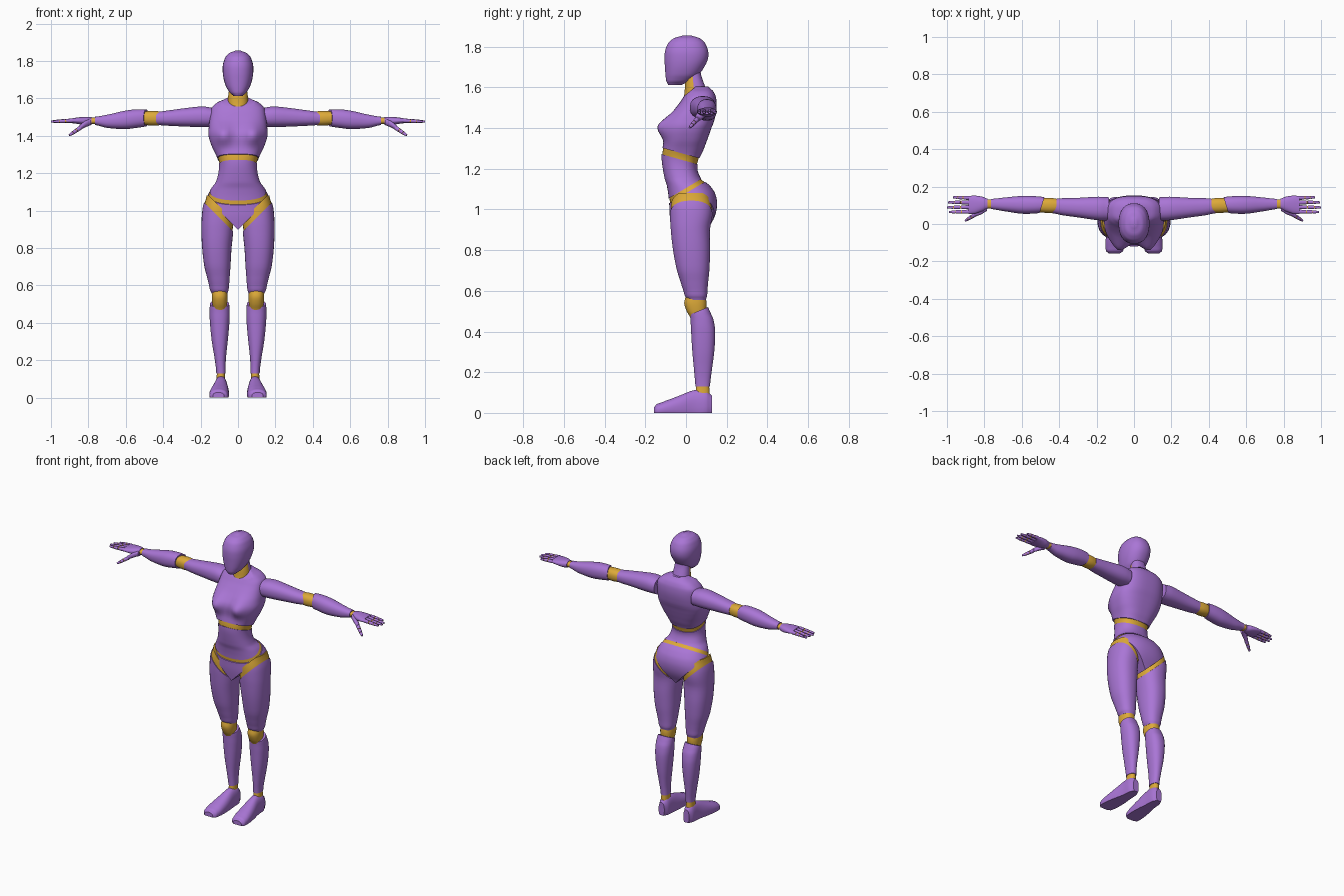
import bpy, bmesh, math
from mathutils import Vector

if "Cube" in bpy.data.objects:
    bpy.data.objects.remove(bpy.data.objects["Cube"])


def material(name, rgb):
    m = bpy.data.materials.new(name)
    m.diffuse_color = (*rgb, 1)
    m.use_nodes = True
    m.node_tree.nodes["Principled BSDF"].inputs["Base Color"].default_value = m.diffuse_color
    return m


PURPLE = material("purple_shell", (0.40, 0.18, 0.67))
GOLD = material("gold_joint", (0.72, 0.40, 0.04))


def finish(name, bm, mats, mirror):
    bmesh.ops.recalc_face_normals(bm, faces=bm.faces)
    me = bpy.data.meshes.new(name)
    bm.to_mesh(me)
    bm.free()
    ob = bpy.data.objects.new(name, me)
    bpy.context.collection.objects.link(ob)
    for m in mats:
        me.materials.append(m)
    bpy.ops.object.select_all(action='DESELECT')
    ob.select_set(True)
    bpy.context.view_layer.objects.active = ob
    bpy.ops.object.shade_smooth_by_angle(angle=math.radians(42))
    if mirror:
        ob.modifiers.new("mirror", 'MIRROR').use_mirror_merge = False
    return ob


def smooth_rings(rings, steps):
    """Catmull-Rom interpolation between the given cross-sections."""
    out = []
    for i in range(len(rings) - 1):
        a, b, c, d = (rings[max(0, min(len(rings) - 1, i + k))] for k in (-1, 0, 1, 2))
        for s in range(steps):
            t = s / steps
            r = [0.5 * (2 * q + (r_ - p) * t + (2 * p - 5 * q + 4 * r_ - w) * t * t
                        + (3 * q - p - 3 * r_ + w) * t ** 3) for p, q, r_, w in zip(a, b, c, d)]
            r[0] = b[0] + (c[0] - b[0]) * t
            out.append(r)
    return out + [list(rings[-1])]


def loft(name, rings, axis='z', mat=PURPLE, cuts=(), inset=0.0, power=2.3,
         shape=None, mirror=False, n=32, steps=4, gold_rule=None):
    """Skin rings (t, u0, u1, v0, v1); each cut (point, normal) removes the normal's side."""
    k, i, j = {'z': (2, 0, 1), 'x': (0, 1, 2), 'y': (1, 0, 2)}[axis]
    bm = bmesh.new()
    loops = []
    for t, u0, u1, v0, v1 in smooth_rings(rings, steps):
        loop = []
        for s in range(n):
            a = math.tau * (s + 0.5) / n
            c, d = math.cos(a), math.sin(a)
            co = Vector((0, 0, 0))
            co[k] = t
            co[i] = (u0 + u1) / 2 + ((u1 - u0) / 2 - inset) * math.copysign(abs(c) ** (2 / power), c)
            co[j] = (v0 + v1) / 2 + ((v1 - v0) / 2 - inset) * math.copysign(abs(d) ** (2 / power), d)
            loop.append(bm.verts.new(shape(co) if shape else co))
        loops.append(loop)
    for p, q in zip(loops, loops[1:]):
        for s in range(n):
            bm.faces.new((p[s], p[(s + 1) % n], q[(s + 1) % n], q[s]))
    bm.faces.new(loops[0])
    bm.faces.new(loops[-1])
    for co, no in cuts:
        bmesh.ops.bisect_plane(bm, geom=bm.verts[:] + bm.edges[:] + bm.faces[:], plane_co=co,
                               plane_no=Vector(no).normalized(), clear_outer=True)
        bmesh.ops.holes_fill(bm, edges=[e for e in bm.edges if e.is_boundary], sides=0)
    if gold_rule:
        for f in bm.faces:
            f.material_index = int(gold_rule(f.calc_center_median()))
    return finish(name, bm, [mat, GOLD] if gold_rule else [mat], mirror)


def above(z, sy=0.0, sx=0.0):
    """Remove everything above the plane z + sy*y + sx*x."""
    return ((0, 0, z), (-sx, -sy, 1))


def below(z, sy=0.0, sx=0.0):
    return ((0, 0, z), (sx, sy, -1))


# Torso: one body shape cut into chest, waist and pelvis by tilted planes
def sym(z, front, back, half):
    return (z, -half, half, front, back)


torso = [sym(*r) for r in (
    (.86, -.06, .10, .185), (.90, -.07, .11, .19), (.97, -.08, .143, .19),
    (1.03, -.083, .153, .178), (1.08, -.088, .143, .163), (1.12, -.095, .115, .143),
    (1.15, -.105, .075, .12), (1.20, -.114, .056, .105), (1.25, -.12, .066, .103),
    (1.29, -.118, .085, .115), (1.34, -.107, .104, .139), (1.40, -.10, .125, .158),
    (1.44, -.088, .14, .157), (1.50, -.05, .15, .15), (1.55, -.015, .148, .14),
    (1.58, .0, .135, .108), (1.605, .01, .11, .055))]


def bust(co):
    if co.y < 0.02:
        co.y -= 0.048 * math.exp(-((abs(co.x) - .08) / .05) ** 2 - ((co.z - 1.405) / .055) ** 2)
    return co


loft("chest", torso, cuts=[below(1.27, -.28), above(1.565, .8)], shape=bust, power=2.7, n=48)
loft("waist", torso, cuts=[above(1.238, -.28), below(1.105, .6)], n=48)
loft("pelvis", torso, cuts=[above(1.08, .6), below(.897, 0, 1), below(.897, 0, -1)], n=48)
loft("torso_joint", torso, mat=GOLD, inset=.004, cuts=[above(1.31, -.28), below(1.05, .6)], n=48)

# Head and neck
loft("head", [sym(*r) for r in (
    (1.612, -.088, -.02, .024), (1.63, -.097, .02, .044), (1.66, -.101, .062, .063),
    (1.70, -.104, .09, .076), (1.74, -.106, .108, .082), (1.78, -.103, .109, .081),
    (1.82, -.087, .093, .068), (1.843, -.058, .066, .047), (1.856, -.015, .025, .014))])
loft("neck", [sym(*r) for r in (
    (1.53, -.015, .12, .05), (1.57, -.008, .108, .056), (1.61, -.005, .092, .053),
    (1.66, .0, .075, .047), (1.70, .0, .07, .045))],
    gold_rule=lambda c: c.y < .035 and c.z < 1.69)

# Legs
thigh = [(.555, .057, .14, .005, .098), (.575, .05, .15, -.006, .104), (.62, .046, .16, -.02, .107),
         (.70, .04, .18, -.045, .115), (.80, .034, .192, -.064, .119), (.90, .024, .196, -.075, .118),
         (.97, .02, .194, -.079, .13), (1.02, .02, .188, -.078, .13), (1.08, .02, .172, -.07, .12)]
loft("thigh", thigh, cuts=[above(.862, 0, 1)], mirror=True)
loft("hip_joint", thigh, mat=GOLD, inset=.004, cuts=[above(.925, 0, 1), below(.82, 0, 1)], mirror=True)
loft("knee_joint", [(.46, .064, .13, .025, .09), (.50, .058, .137, .003, .098), (.54, .056, .14, -.009, .101),
                    (.58, .06, .138, 0, .095)], mat=GOLD, mirror=True)
loft("shin", [(.13, .066, .116, .046, .118), (.20, .065, .124, .04, .126), (.30, .055, .14, .031, .139),
              (.40, .046, .15, .025, .144), (.46, .044, .152, .022, .135), (.50, .047, .15, .02, .118),
              (.525, .054, .143, .03, .108)], cuts=[above(.475, .42)], mirror=True)
loft("ankle_joint", [(.095, .068, .115, .046, .116), (.135, .07, .113, .05, .114)], mat=GOLD, mirror=True)
loft("foot", [(-.158, .075, .135, -.01, .028), (-.145, .058, .15, -.02, .043), (-.10, .049, .153, -.025, .06),
              (-.03, .049, .143, -.035, .086), (.04, .055, .128, -.04, .112), (.10, .058, .124, -.03, .112),
              (.128, .07, .112, -.01, .085)], axis='y', cuts=[below(0)], mirror=True)

# Arms
loft("upper_arm", [(.135, .02, .143, 1.447, 1.55), (.19, .02, .146, 1.446, 1.557), (.30, .035, .14, 1.45, 1.546),
                   (.38, .046, .138, 1.454, 1.535), (.44, .058, .136, 1.458, 1.528)],
     axis='x', cuts=[((.425, .1, 1.49), (1, .35, 0))], mirror=True)
loft("elbow_joint", [(.39, .062, .132, 1.46, 1.528), (.45, .058, .14, 1.454, 1.533),
                     (.52, .064, .136, 1.46, 1.53)], axis='x', mat=GOLD, mirror=True)
loft("forearm", [(.47, .062, .144, 1.452, 1.54), (.53, .056, .149, 1.444, 1.542), (.60, .055, .15, 1.436, 1.535),
                 (.70, .069, .141, 1.442, 1.513), (.765, .08, .134, 1.458, 1.502)],
     axis='x', cuts=[((.492, .1, 1.49), (-1, -.3, 0))], mirror=True)
loft("wrist_joint", [(.755, .083, .131, 1.463, 1.497), (.80, .084, .132, 1.463, 1.497)],
     axis='x', mat=GOLD, mirror=True)
loft("palm", [(.784, .08, .136, 1.459, 1.50), (.81, .068, .146, 1.456, 1.502), (.85, .055, .152, 1.462, 1.499),
              (.885, .053, .15, 1.467, 1.495)], axis='x', mirror=True)


def digit(name, p, q, r):
    """Three tapered phalanges with a gold joint before each one."""
    p, q = Vector(p), Vector(q)
    bm = bmesh.new()
    quat = (q - p).to_track_quat('Z', 'Y')
    for t0, t1, scale, idx in ((0, .12, .82, 1), (.10, .40, 1, 0), (.38, .48, .75, 1),
                               (.46, .70, .9, 0), (.68, .76, .65, 1), (.74, 1, .78, 0)):
        made = bmesh.ops.create_cone(bm, cap_ends=True, segments=10, radius1=r * scale,
                                     radius2=r * scale * (.9 if t1 < 1 else .6),
                                     depth=(t1 - t0) * (q - p).length)["verts"]
        mid = p.lerp(q, (t0 + t1) / 2)
        for v in made:
            v.co = quat @ v.co + mid
        for f in {f for v in made for f in v.link_faces}:
            f.material_index = idx
    finish(name, bm, [PURPLE, GOLD], True)


# Hands
for label, y0, y1, tip in (("index", .066, .064, .988), ("middle", .09, .089, 1.0),
                           ("ring", .115, .116, .995), ("little", .139, .143, .968)):
    digit(label + "_finger", (.872, y0, 1.482), (tip, y1, 1.476), .0115)
loft("thumb_base", [(.785, .07, .11, 1.457, 1.493), (.82, .05, .09, 1.444, 1.478),
                    (.85, .042, .066, 1.43, 1.455)], axis='x', mirror=True)
digit("thumb", (.838, .057, 1.446), (.902, .018, 1.403), .012)
